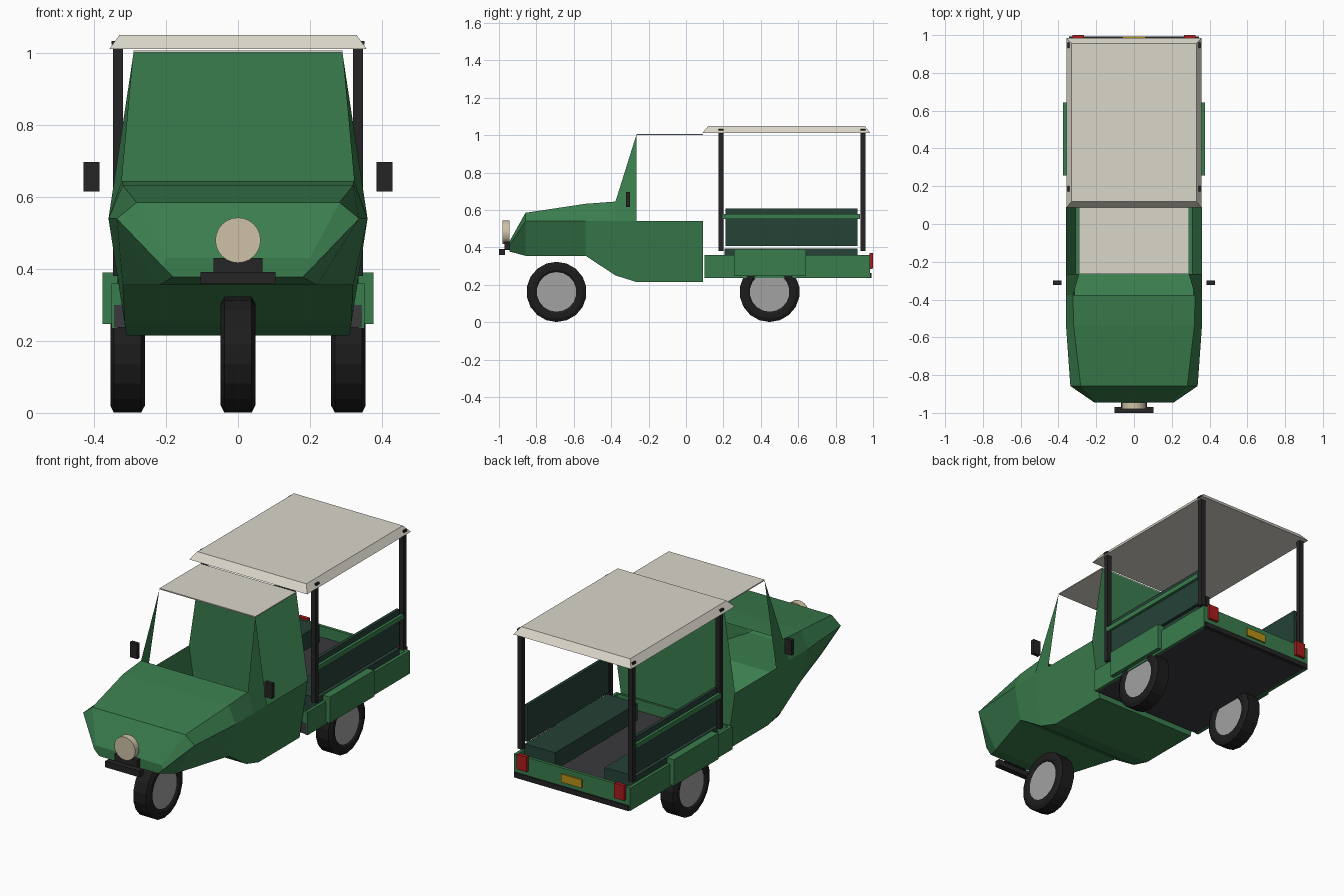
import bpy, bmesh, math

if "Cube" in bpy.data.objects:
    bpy.data.objects.remove(bpy.data.objects["Cube"], do_unlink=True)


def material(name, rgb):
    m = bpy.data.materials.new(name)
    m.use_nodes = True
    m.diffuse_color = (*rgb, 1)
    m.node_tree.nodes["Principled BSDF"].inputs["Base Color"].default_value = (*rgb, 1)
    return m


green = material("body green", (.042, .205, .075))
dark_green = material("bench green", (.018, .054, .037))
cream = material("roof cream", (.70, .67, .59))
beige = material("lamp beige", (.62, .54, .38))
black = material("trim black", (.018, .018, .019))
rubber = material("tyre rubber", (.012, .012, .012))
floor_grey = material("floor grey", (.042, .040, .046))
hub_grey = material("hub grey", (.36, .36, .36))
red = material("lamp red", (.40, .012, .012))
yellow = material("plate yellow", (.48, .28, .008))


def finish(name, bm, mat):
    bmesh.ops.recalc_face_normals(bm, faces=bm.faces)
    me = bpy.data.meshes.new(name)
    bm.to_mesh(me)
    bm.free()
    me.materials.append(mat)
    ob = bpy.data.objects.new(name, me)
    bpy.context.scene.collection.objects.link(ob)
    return ob


def box(name, mat, xs, ys, zs, both=False):
    """Box from ranges; both=True adds its twin on the other side."""
    bm = bmesh.new()
    for s in ((1, -1) if both else (1,)):
        vs = bmesh.ops.create_cube(bm, size=1)["verts"]
        for v in vs:
            v.co = [sum(r) / 2 + c * (r[1] - r[0]) for r, c in zip((xs, ys, zs), v.co)]
            v.co.x *= s
    return finish(name, bm, mat)


def lathe(name, mat, profile, sides, centre):
    """Closed profile of (x, radius) turned about the x axis."""
    bm = bmesh.new()
    rings = []
    for i in range(sides):
        a = 2 * math.pi * (i + .5) / sides
        rings.append([bm.verts.new((centre[0] + x, centre[1] + r * math.cos(a),
                                    centre[2] + r * math.sin(a))) for x, r in profile])
    n = len(profile)
    for i in range(sides):
        a, b = rings[i], rings[(i + 1) % sides]
        for k in range(n):
            bm.faces.new((a[k], a[(k + 1) % n], b[(k + 1) % n], b[k]))
    return finish(name, bm, mat)


def disc(name, mat, radius, depth, sides, centre, axis):
    bm = bmesh.new()
    bmesh.ops.create_cone(bm, cap_ends=True, segments=sides, radius1=radius,
                          radius2=radius, depth=depth)
    ob = finish(name, bm, mat)
    ob.location = centre
    ob.rotation_euler = (0, math.pi / 2, 0) if axis == "x" else (math.pi / 2, 0, 0)
    return ob


# Cab shell: sections of y, then (half width, z) for top, belt and bottom
BELT = .54
sections = [
    (-.945, (.20, .430), (.21, .408), (.18, .378)),
    (-.858, (.282, .585), (.337, BELT), (.22, .355)),
    (-.537, (.32, .633), (.36, BELT), (.32, .355)),
    (-.377, (.323, .645), (.36, BELT), (.315, .25)),
    (-.265, (.29, 1.003), (.36, BELT), (.31, .215)),
    (.09, (.29, 1.003), (.36, BELT), (.31, .215)),
]
bm = bmesh.new()
rings = []
for y, top, belt, low in sections:
    half = [top, belt, low]
    pts = [(-w, y, z) for w, z in half] + [(w, y, z) for w, z in reversed(half)]
    rings.append([bm.verts.new(p) for p in pts])
for i in range(len(rings) - 1):
    # windscreen opening, then open doors and a separate roof
    skip = {3: (5,), 4: (0, 4, 5)}.get(i, ())
    for k in range(6):
        if k not in skip:
            a, b, j = rings[i], rings[i + 1], (k + 1) % 6
            bm.faces.new((a[k], a[j], b[j], b[k]))
bm.faces.new(rings[0])
bm.faces.new(rings[-1])
finish("cab_body", bm, green)
box("cab_roof", cream, (-.29, .29), (-.265, .09), (1.001, 1.007))

# Nose fittings
box("front_bumper", black, (-.104, .104), (-1.0, -.968), (.358, .392))
box("headlight_bracket", black, (-.068, .068), (-.97, -.93), (.385, .43))
disc("headlight", beige, .063, .036, 24, (0, -.962, .48), "y")
box("mirrors", black, (.385, .43), (-.322, -.300), (.615, .697), True)

# Cargo bed
box("bed_floor", floor_grey, (-.345, .345), (.10, .975), (.238, .30))
box("bed_sides", green, (.335, .352), (.10, .985), (.235, .36), True)
box("bed_front", green, (-.335, .335), (.10, .112), (.25, .36))
box("tailgate", green, (-.352, .352), (.968, .985), (.26, .36))
box("rear_bumper", black, (-.345, .345), (.97, .993), (.235, .262))
box("fenders", green, (.335, .376), (.257, .642), (.247, .39), True)
box("tail_lights", red, (.265, .325), (.98, 1.0), (.288, .37), True)
box("number_plate", yellow, (-.062, .062), (.984, .993), (.285, .33))

# Benches
box("bench_seats", dark_green, (.15, .335), (.205, .917), (.30, .393), True)
box("bench_backs", dark_green, (.318, .335), (.212, .917), (.408, .608), True)
box("bench_rails", green, (.333, .35), (.195, .93), (.552, .578), True)

# Canopy
for label, y in (("front_posts", .187), ("rear_posts", .947)):
    box(label, black, (.32, .347), (y - .013, y + .013), (.38, 1.03), True)
    box(label + "_pins", black, (.34, .352), (y - .014, y + .014), (1.024, 1.034), True)
canopy = box("canopy_roof", cream, (-.357, .357), (.088, .985), (1.012, 1.05))
for v in canopy.data.vertices:
    if v.co.z > 1.03:
        v.co.x *= .33 / .357
        v.co.y += .032 if v.co.y < .5 else -.03

# Wheels
tyre = [(-.036, .10), (-.048, .118), (-.048, .142), (-.038, .161),
        (.038, .161), (.048, .142), (.048, .118), (.036, .10)]
for label, x, y in (("front", 0, -.692), ("rear_left", .307, .447), ("rear_right", -.307, .447)):
    lathe(label + "_tyre", rubber, tyre, 18, (x, y, .162))
    disc(label + "_hub", hub_grey, .108, .08, 24, (x, y, .162), "x")
